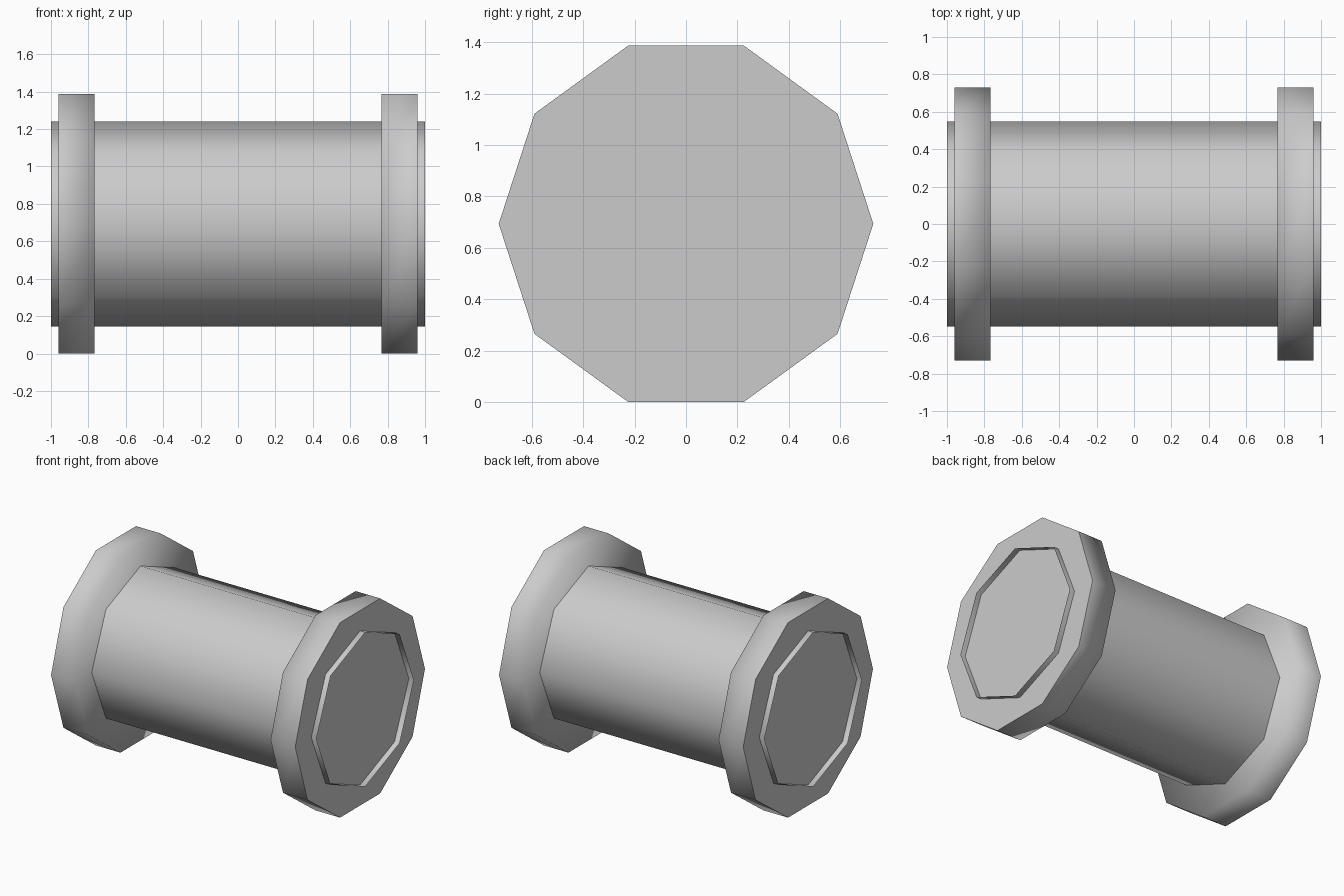
import bpy
import bmesh
from math import cos, pi
from mathutils import Matrix

if "Cube" in bpy.data.objects:
    bpy.data.objects.remove(bpy.data.objects["Cube"], do_unlink=True)

# Plain grey shared by every part
grey = bpy.data.materials.new("plain_grey")
grey.use_nodes = True
colour = (0.6, 0.6, 0.6, 1)
grey.diffuse_color = colour
grey.node_tree.nodes["Principled BSDF"].inputs["Base Color"].default_value = colour

FLANGE_RADIUS = 0.729
AXIS_HEIGHT = FLANGE_RADIUS * cos(pi / 10)


def prism(name, sides, radius, x_min, x_max, capped, sharp_x=None):
    """Smooth prism along x, with a corner pointing along y; sharp at sharp_x."""
    bm = bmesh.new()
    bmesh.ops.create_cone(bm, cap_ends=capped, segments=sides, radius1=radius,
                          radius2=radius, depth=x_max - x_min)
    # Lay the axis along x and put a corner exactly on the y axis
    bm.transform(Matrix.Rotation(pi / 2, 4, "Y"))
    corner = max(bm.verts, key=lambda v: v.co.y).co
    turn = Matrix.Rotation(0 if corner.y > radius * 0.9999 else pi / sides, 4, "X")
    shift = Matrix.Translation(((x_min + x_max) / 2, 0, AXIS_HEIGHT))
    bm.transform(shift @ turn)
    for face in bm.faces:
        face.smooth = True
    if sharp_x is not None:
        for edge in bm.edges:
            edge.smooth = not all(abs(v.co.x - sharp_x) < 0.001 for v in edge.verts)
    mesh = bpy.data.meshes.new(name)
    bm.to_mesh(mesh)
    bm.free()
    mesh.materials.append(grey)
    obj = bpy.data.objects.new(name, mesh)
    bpy.context.collection.objects.link(obj)
    return obj


# Open eight-sided tube
prism("barrel", 8, 0.548, -1, 1, capped=False)

# Ten-sided end flanges, crisp only around the outer face
prism("left_flange", 10, FLANGE_RADIUS, 0.767, 0.96, True, sharp_x=0.96)
prism("right_flange", 10, FLANGE_RADIUS, -0.96, -0.767, True, sharp_x=-0.96)
